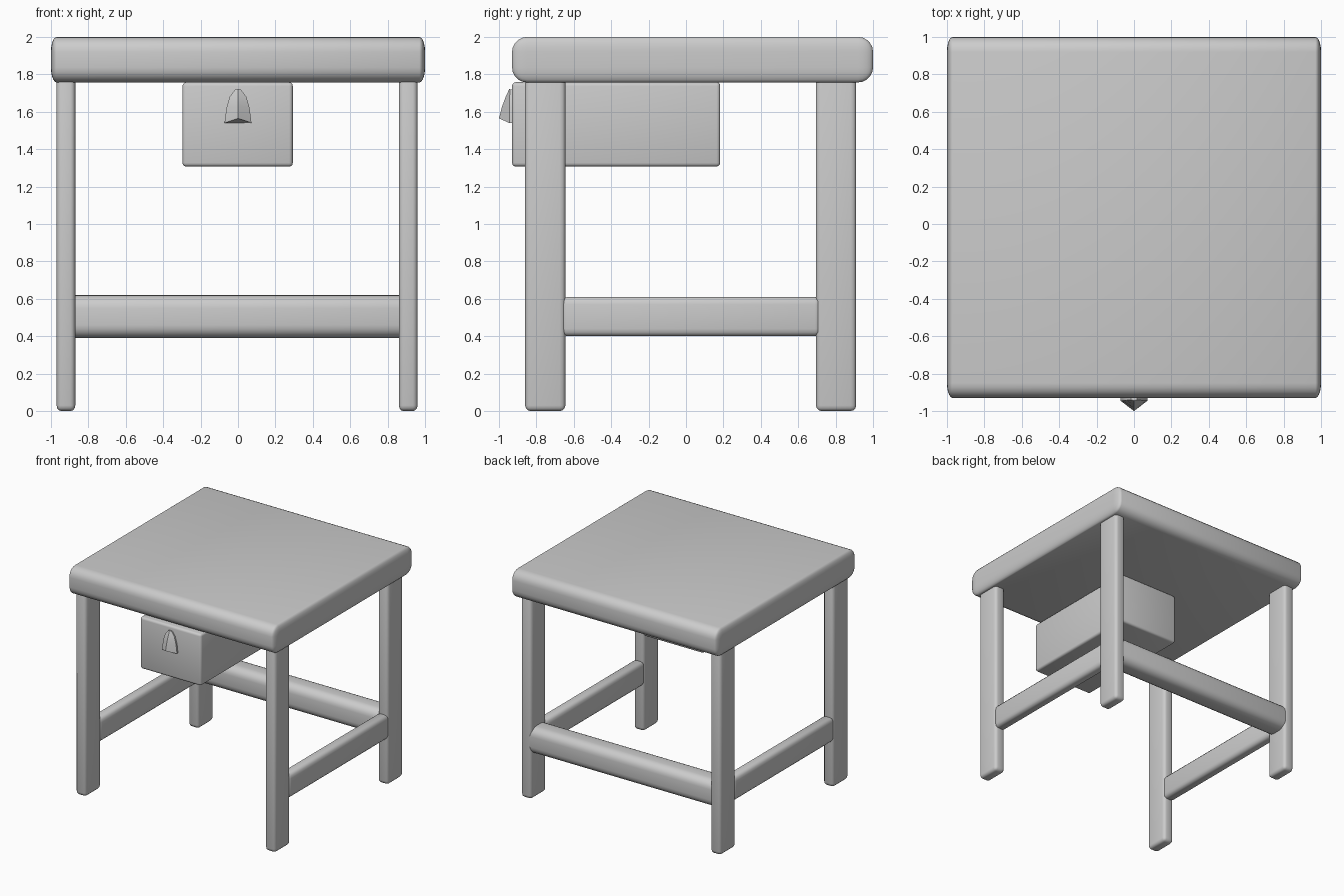
import bpy, bmesh, math

if "Cube" in bpy.data.objects:
    bpy.data.objects.remove(bpy.data.objects["Cube"])


def finish(name, bm):
    mesh = bpy.data.meshes.new(name)
    bmesh.ops.recalc_face_normals(bm, faces=bm.faces)
    bm.to_mesh(mesh)
    bm.free()
    ob = bpy.data.objects.new(name, mesh)
    bpy.context.collection.objects.link(ob)
    bpy.ops.object.select_all(action='DESELECT')
    ob.select_set(True)
    bpy.context.view_layer.objects.active = ob
    bpy.ops.object.shade_smooth_by_angle(angle=math.radians(40))
    return ob


def rounded_box(name, lo, hi, round_xyz, segments=3):
    """Box between two corners; edge rounding may differ per axis."""
    bm = bmesh.new()
    bmesh.ops.create_cube(bm, size=1)
    size = [h - l for l, h in zip(lo, hi)]
    for v in bm.verts:
        for i in range(3):
            v.co[i] *= size[i] / round_xyz[i]
    bmesh.ops.bevel(bm, geom=bm.edges[:], offset=1.0, offset_type='OFFSET',
                    segments=segments, profile=0.5, affect='EDGES')
    for v in bm.verts:
        for i in range(3):
            v.co[i] = v.co[i] * round_xyz[i] + (lo[i] + hi[i]) / 2
    return finish(name, bm)


# Table top
rounded_box("table_top", (-1, -0.93, 1.757), (1, 1, 2), (0.03, 0.08, 0.08), 5)

# Legs and side rails
for side, x0, x1 in (("left", -0.97, -0.87), ("right", 0.86, 0.96)):
    for end, y0, y1 in (("front", -0.86, -0.645), ("back", 0.695, 0.91)):
        rounded_box(f"{end}_{side}_leg", (x0, y0, 0), (x1, y1, 1.79),
                    (0.025, 0.03, 0.03))
    rounded_box(f"{side}_rail", (x0, -0.665, 0.40), (x1, 0.72, 0.61),
                (0.03, 0.03, 0.04))

# Back rail
rounded_box("back_rail", (-0.92, 0.70, 0.39), (0.92, 0.907, 0.62),
            (0.04, 0.07, 0.07), 5)

# Drawer
rounded_box("drawer", (-0.297, -0.93, 1.307), (0.293, 0.183, 1.758),
            (0.02, 0.02, 0.02))

# Drawer pull: pointed arch tapering to the top (half width, tip y, side y, side z, tip z)
bm = bmesh.new()
rings = []
for w, ty, sy, sz, tz in ((0.072, -1.0, -0.945, 1.54, 1.565),
                          (0.062, -0.983, -0.945, 1.62, 1.63),
                          (0.045, -0.964, -0.943, 1.68, 1.68),
                          (0.015, -0.945, -0.94, 1.72, 1.722)):
    pts = ((-w, -0.92, sz), (-w, sy, sz), (0, ty, tz), (w, sy, sz), (w, -0.92, sz))
    rings.append([bm.verts.new(p) for p in pts])
for a, b in zip(rings, rings[1:]):
    for i in range(5):
        j = (i + 1) % 5
        bm.faces.new((a[i], a[j], b[j], b[i]))
bm.faces.new(rings[0])
bm.faces.new(rings[-1])
finish("drawer_pull", bm)
